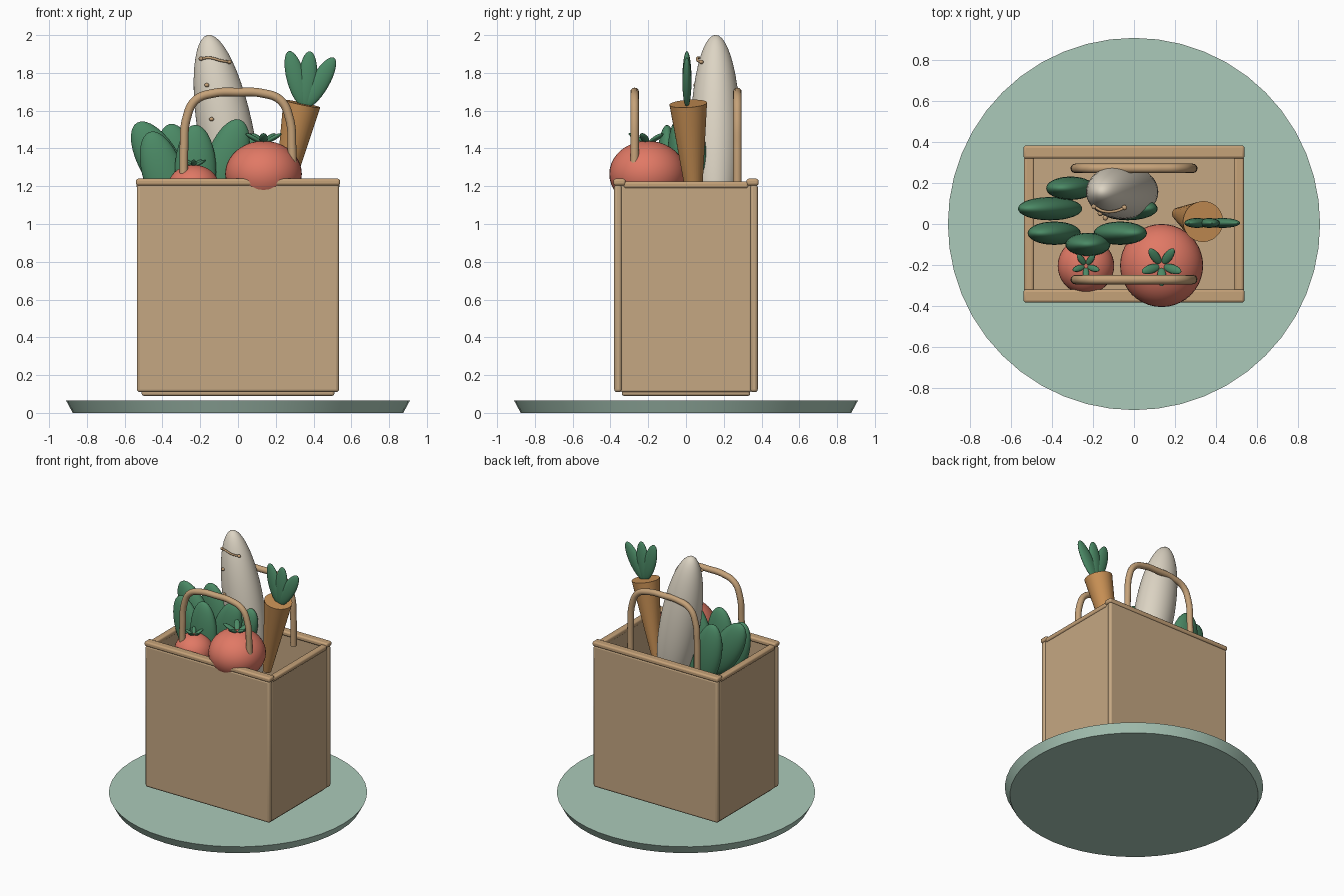
import bpy
from math import radians, cos, sin, pi
from mathutils import Vector

cube = bpy.data.objects.get("Cube")
if cube:
    bpy.data.objects.remove(cube, do_unlink=True)


def material(name, r, g, b):
    m = bpy.data.materials.new(name)
    m.use_nodes = True
    m.diffuse_color = (r, g, b, 1)
    m.node_tree.nodes["Principled BSDF"].inputs["Base Color"].default_value = (r, g, b, 1)
    return m


kraft = material("kraft paper", .56, .39, .225)
trim = material("tan trim", .56, .36, .19)
sage = material("sage base", .41, .59, .49)
red = material("tomato red", .75, .19, .13)
leaf_green = material("leaf green", .07, .25, .13)
orange = material("carrot orange", .58, .28, .09)
cream = material("cream crust", .72, .66, .55)


def finish(name, mat, smooth=True):
    ob = bpy.context.object
    ob.name = name
    ob.data.materials.append(mat)
    if smooth:
        bpy.ops.object.shade_smooth_by_angle(angle=radians(35))
    return ob


def box(name, mat, center, size, bevel=.012):
    bpy.ops.mesh.primitive_cube_add(size=1, location=center)
    ob = bpy.context.object
    ob.scale = size
    bpy.ops.object.transform_apply(location=False, rotation=False, scale=True)
    mod = ob.modifiers.new("soft edges", 'BEVEL')
    mod.width = bevel
    mod.segments = 3
    return finish(name, mat)


def ellipsoid(name, mat, center, radii, rot=(0, 0, 0), segs=32):
    bpy.ops.mesh.primitive_uv_sphere_add(segments=segs, ring_count=segs // 2, location=center)
    ob = bpy.context.object
    ob.scale = radii
    ob.rotation_euler = [radians(a) for a in rot]
    ob = finish(name, mat, False)
    bpy.ops.object.shade_smooth()
    return ob


def frustum(name, mat, bottom, top, r1, r2, sides):
    a, b = Vector(bottom), Vector(top)
    bpy.ops.mesh.primitive_cone_add(vertices=sides, radius1=r1, radius2=r2,
                                    depth=(b - a).length, location=(a + b) / 2)
    bpy.context.object.rotation_euler = (b - a).to_track_quat('Z', 'Y').to_euler()
    return finish(name, mat)


def tube(name, mat, points, radius):
    curve = bpy.data.curves.new(name, 'CURVE')
    curve.dimensions = '3D'
    curve.bevel_depth = radius
    curve.bevel_resolution = 4
    curve.use_fill_caps = True
    sp = curve.splines.new('BEZIER')
    sp.bezier_points.add(len(points) - 1)
    for p, co in zip(sp.bezier_points, points):
        p.co = co
        p.handle_left_type = p.handle_right_type = 'AUTO'
    ob = bpy.data.objects.new(name, curve)
    bpy.context.collection.objects.link(ob)
    curve.materials.append(mat)
    return ob


# Round base
frustum("base_disc", sage, (0, 0, 0), (0, 0, .065), .875, .91, 48)

# Open bag: floor, walls and rolled rims
box("bag_floor", kraft, (0, 0, .11), (1.02, .68, .04))
for side, s in (("front", -1), ("back", 1)):
    box(f"bag_{side}_wall", kraft, (0, s * .36, .66), (1.07, .04, 1.1), .015)
    box(f"bag_{side}_rim", trim, (0, s * .352, 1.222), (1.08, .064, .036))
for side, s in (("right", -1), ("left", 1)):
    box(f"bag_{side}_wall", kraft, (s * .512, 0, .66), (.036, .69, 1.1), .01)
    box(f"bag_{side}_rim", trim, (s * .513, 0, 1.207), (.05, .66, .036))

# Arched handles
half = [(-.287, 1.18), (-.286, 1.4), (-.272, 1.56), (-.225, 1.655), (-.13, 1.692)]
arch = half + [(0, 1.698)] + [(-x, z) for x, z in reversed(half)]
for side, y in (("front", -.272), ("back", .272)):
    tube(f"{side}_handle", trim, [(x, y, z) for x, z in arch], .023)

# Long loaf with score marks
ellipsoid("loaf", cream, (-.058, .157, 1.45), (.147, .133, .56), (0, -10.5, 0), 48)
tube("loaf_score_top", trim, [(-.195, .085, 1.875), (-.15, .063, 1.88),
                              (-.09, .063, 1.865), (-.045, .08, 1.858)], .007)
for x, y, z in ((-.195, .085, 1.875), (-.047, .08, 1.858), (-.165, .052, 1.735), (-.14, .03, 1.555)):
    ellipsoid("loaf_score_end", trim, (x, y, z), (.013, .013, .011), segs=12)

# Leafy greens: x, y, z, tilt
greens = [(-.31, .175, 1.285, -12), (-.41, .075, 1.32, -30), (-.39, -.045, 1.25, -18),
          (-.225, -.1, 1.275, 0), (-.067, -.045, 1.315, 18), (-.03, .075, 1.25, 25)]
for i, (x, y, z, tilt) in enumerate(greens):
    ellipsoid(f"green_leaf_{i + 1}", leaf_green, (x, y, z), (.11, .057, .25), (0, tilt, 0))

# Carrot and its top
frustum("carrot", orange, (.215, .05, 1.05), (.338, .012, 1.637), .03, .1, 32)
for i, (x, z, tilt) in enumerate(((.308, 1.77, -15), (.368, 1.765, 5), (.433, 1.75, 30))):
    ellipsoid(f"carrot_leaf_{i + 1}", leaf_green, (x, .005, z), (.05, .024, .15), (0, tilt, 0))


# Tomatoes with star-shaped crowns
def tomato(name, x, y, z, r, rz):
    ellipsoid(name, red, (x, y, z), (r, r, rz), segs=40)
    for k in range(5):
        a = -pi / 2 + k * 2 * pi / 5
        d = r * .27
        ellipsoid(f"{name}_crown_leaf", leaf_green,
                  (x + d * cos(a), y + d * sin(a), z + rz + r * .07),
                  (r * .26, r * .11, r * .06), (0, -28, a * 180 / pi), 16)


tomato("large_tomato", .135, -.203, 1.265, .203, .175)
tomato("small_tomato", -.235, -.205, 1.19, .138, .123)
